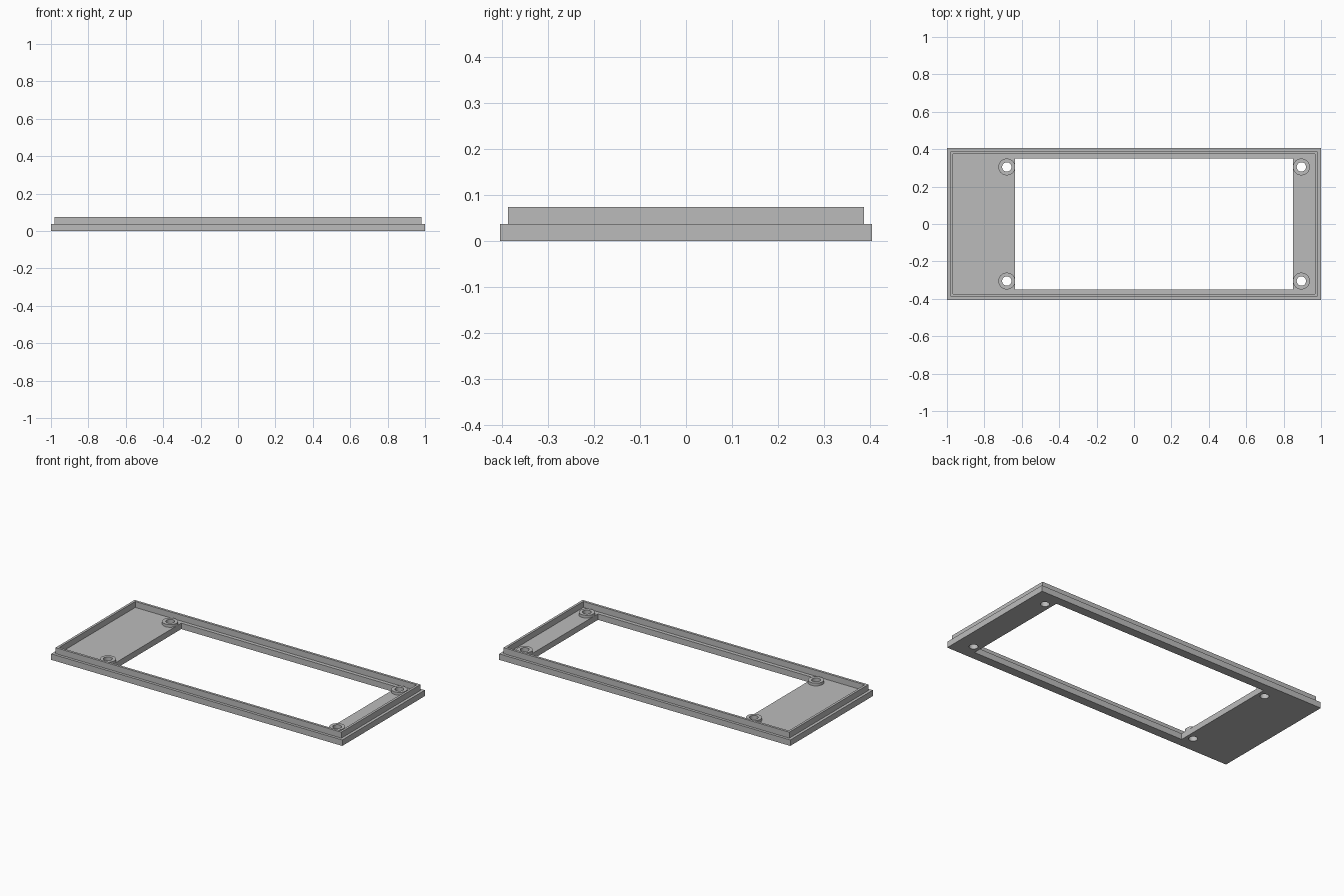
import bpy
import math

cube = bpy.data.objects.get("Cube")
if cube:
    bpy.data.objects.remove(cube, do_unlink=True)

grey = bpy.data.materials.new("plain grey")
grey.use_nodes = True
grey.diffuse_color = (0.5, 0.5, 0.5, 1)
grey.node_tree.nodes["Principled BSDF"].inputs["Base Color"].default_value = (0.5, 0.5, 0.5, 1)


def rectangle(x0, x1, y):
    return [(x0, -y), (x1, -y), (x1, y), (x0, y)]


def circle(cx, cy, radius, sides=48):
    steps = [2 * math.pi * i / sides for i in range(sides)]
    return [(cx + radius * math.cos(a), cy + radius * math.sin(a)) for a in steps]


def extruded(name, loops, z0, z1):
    """Extrude an outline, with inner loops left open as holes."""
    curve = bpy.data.curves.new(name, "CURVE")
    curve.dimensions = "2D"
    curve.fill_mode = "BOTH"
    curve.extrude = (z1 - z0) / 2
    for loop in loops:
        spline = curve.splines.new("POLY")
        spline.points.add(len(loop) - 1)
        for point, (x, y) in zip(spline.points, loop):
            point.co = (x, y, 0, 1)
        spline.use_cyclic_u = True
        spline.use_smooth = False
    curve.materials.append(grey)
    obj = bpy.data.objects.new(name, curve)
    obj.location.z = (z0 + z1) / 2
    bpy.context.collection.objects.link(obj)
    bpy.ops.object.select_all(action="DESELECT")
    obj.select_set(True)
    bpy.context.view_layer.objects.active = obj
    bpy.ops.object.convert(target="MESH")
    bpy.ops.object.shade_smooth_by_angle(angle=math.radians(30))
    return bpy.context.object


FLOOR, RIM_TOP, BOSS_TOP = 0.037, 0.074, 0.054
HOLE, BOSS = 0.025, 0.045
screws = {f"{end}_{side}": (x, y)
          for end, x in (("right", -0.68), ("left", 0.895))
          for side, y in (("front", -0.305), ("back", 0.305))}

# Base plate with the off-centre window and screw holes
holes = [circle(x, y, HOLE) for x, y in screws.values()]
extruded("base_plate", [rectangle(-1, 1, 0.405), rectangle(-0.635, 0.85, 0.35)] + holes, 0, FLOOR)

# Raised rim, set in from the plate edge
extruded("raised_rim", [rectangle(-0.982, 0.982, 0.388), rectangle(-0.967, 0.967, 0.373)], FLOOR, RIM_TOP)

# Screw bosses
for place, (x, y) in screws.items():
    extruded(f"screw_boss_{place}", [circle(x, y, BOSS), circle(x, y, HOLE)], FLOOR, BOSS_TOP)
